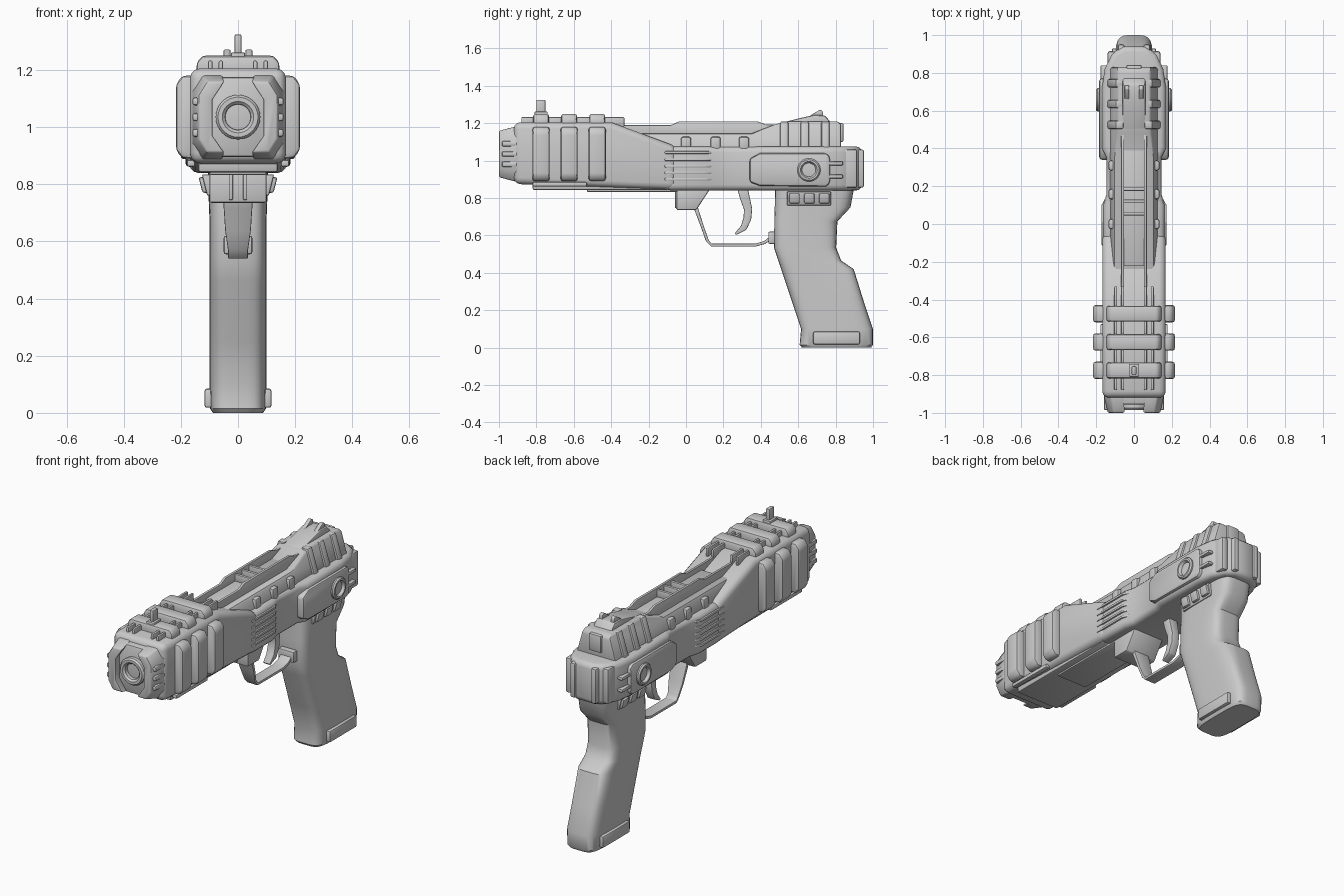
import bpy, bmesh, math
from mathutils import Vector


def loft(name, rings, bev=0.0, mirror=False, segs=2):
    """Skin equal-sized point rings, cap both ends, bevel the hard edges."""
    bm = bmesh.new()
    vs = [[bm.verts.new(p) for p in r] for r in rings]
    n = len(vs[0])
    for a, b in zip(vs, vs[1:]):
        for i in range(n):
            j = (i + 1) % n
            bm.faces.new((a[i], a[j], b[j], b[i]))
    bm.faces.new(vs[0][::-1])
    bm.faces.new(vs[-1])
    bmesh.ops.recalc_face_normals(bm, faces=bm.faces)
    if bev:
        edges = [e for e in bm.edges if e.calc_face_angle(0) > 0.6]
        bmesh.ops.bevel(bm, geom=edges, offset=bev, segments=segs, profile=0.5,
                        affect='EDGES', clamp_overlap=True)
    me = bpy.data.meshes.new(name)
    bm.to_mesh(me)
    bm.free()
    ob = bpy.data.objects.new(name, me)
    bpy.context.collection.objects.link(ob)
    if mirror:
        ob.modifiers.new("mirror", 'MIRROR')
    return ob


def put(axis, u, v, t):
    return {'x': (t, u, v), 'y': (u, t, v), 'z': (u, v, t)}[axis]


def extrude(name, pts, axis, a, b, bev=0.008, mirror=False, fn=None, segs=2):
    """Extrude a 2D profile along an axis; fn may reshape each point."""
    rings = [[put(axis, u, v, t) for u, v in pts] for t in (a, b)]
    if fn:
        rings = [[fn(*p) for p in r] for r in rings]
    return loft(name, rings, bev, mirror, segs)


def box(name, x, y, z, bev=0.006, mirror=False, fn=None):
    pts = [(y[0], z[0]), (y[1], z[0]), (y[1], z[1]), (y[0], z[1])]
    return extrude(name, pts, 'x', x[0], x[1], bev, mirror, fn)


def lathe(name, prof, axis, cu, cv, n=28, mirror=False):
    ang = [2 * math.pi * i / n for i in range(n)]
    return loft(name, [[put(axis, cu + r * math.cos(a), cv + r * math.sin(a), t)
                        for a in ang] for r, t in prof], 0, mirror)


def strap(name, path, bev=0.004):
    """Sweep a rectangle along (y, z, half_width, half_thickness) points."""
    rings = []
    for i, (y, z, w, t) in enumerate(path):
        p, q = path[max(i - 1, 0)], path[min(i + 1, len(path) - 1)]
        d = Vector((q[0] - p[0], q[1] - p[1])).normalized()
        ny, nz = -d.y * t, d.x * t
        rings.append([(-w, y + ny, z + nz), (w, y + ny, z + nz),
                      (w, y - ny, z - nz), (-w, y - ny, z - nz)])
    return loft(name, rings, bev)


def sym(half):
    return half + [(-u, v) for u, v in reversed(half)]


# Barrel shroud with sloping rear top
extrude("barrel_shroud", [(-.92, .875), (-.1, .845), (-.05, .845), (-.05, 1.075), (-.40, 1.205),
        (-.92, 1.205)], 'x', -.168, .168, .035, segs=3)

# Muzzle jaws, core and bore
def pinch(x, y, z):
    return (x * .84, y, 1.035 + (z - 1.035) * .8) if y < -.95 else (x, y, z)

extrude("muzzle_jaw", [(.055, 1.19), (.105, 1.11), (.105, .955), (.055, .88), (.13, .88),
        (.165, .94), (.165, 1.13), (.13, 1.19)], 'y', -1, -.88, .008, True, pinch)
extrude("muzzle_core", sym([(.06, .895), (.115, .955), (.115, 1.115), (.06, 1.175)]),
        'y', -.955, -.85, .01)
lathe("muzzle_bore", [(.078, -.9), (.078, -.975), (.07, -.985), (.055, -.985), (.045, -.975),
      (.042, -.88)], 'y', 0, 1.035, 32)
for z in (.98, 1.035, 1.09):
    box("muzzle_ridge", (.1, .16), (-.985, -.86), (z - .014, z + .014), .009, True)

# Vent bands on sides and top
for y in (-.775, -.625, -.475):
    extrude("side_vent", [(.14, .89), (.195, .89), (.217, .92), (.217, 1.15), (.195, 1.18),
            (.14, 1.18)], 'y', y - .046, y + .046, .014, True)
    extrude("top_band", sym([(.145, 1.17), (.145, 1.225), (.125, 1.25)]),
            'y', y - .042, y + .042, .012)
for x in (.06, .097):
    for y0, y1 in ((-.88, -.8), (-.74, -.66), (-.59, -.51), (-.44, -.33)):
        box("band_clip", (x - .008, x + .008), (y0, y1), (1.18, 1.233), .006, True)

# Front sight
box("front_sight_post", (-.012, .012), (-.80, -.752), (1.24, 1.325), .006)
box("front_sight_base", (-.025, .025), (-.81, -.74), (1.235, 1.262), .006)

# Underside plates
box("under_plate", (-.14, .14), (-.82, -.1), (.842, .9), .01)
box("under_keel", (-.1, .1), (-.53, .0), (.832, .87), .008)
box("lower_rail", (.15, .178), (-.82, -.53), (.862, .885), .006, True)

# Rear frame, rounded in plan
extrude("rear_frame", sym([(.163, -.11), (.163, .1), (.145, .16), (.145, .35), (.17, .4),
        (.17, .72), (.155, .82), (.12, .9), (.06, .94)]), 'z', .84, 1.075, .03, segs=3)
box("rear_band", (.05, .085), (.82, .952), (.855, 1.06), .012, True)
box("rear_side_band", (.1, .14), (.83, .915), (.855, 1.06), .012, True)

# Slide with raised rear hump, narrowing upward
def lean(x, y, z):
    return (x * (1 - (z - 1.06) * 2.2), y, z)

extrude("slide", [(-.3, 1.05), (.83, 1.05), (.83, 1.195), (.81, 1.21), (.55, 1.21), (.48, 1.195),
        (.35, 1.145), (-.3, 1.145)], 'x', -.13, .13, .014, False, lean)
extrude("top_rail", [(-.27, 1.1), (-.35, 1.19), (-.08, 1.19), (-.035, 1.21), (.38, 1.21),
        (.43, 1.192), (.5, 1.192), (.5, 1.1)], 'x', .052, .068, .004, True)
box("rail_bed", (-.055, .055), (-.22, .48), (1.1, 1.16), .005)
for y in (.055, .12, .185):
    box("rail_crossbar", (-.056, .056), (y - .009, y + .009), (1.15, 1.2), .004)

# Raised teeth along the slide sides
for y in (0, .158, .31):
    box("slide_tooth", (.085, .135), (y - .027, y + .027), (1.05, 1.128), .012, True)
for y in (.525, .635, .745):
    box("slide_serration", (.08, .145), (y - .022, y + .022), (1.06, 1.21), .01, True, lean)

# Rear sight
extrude("rear_sight_base", [(.5, 1.2), (.6, 1.225), (.68, 1.243), (.74, 1.243), (.78, 1.2)],
        'x', -.06, .06, .01)
extrude("rear_sight_prong", [(.655, 1.235), (.715, 1.272), (.73, 1.265), (.735, 1.235)],
        'x', .026, .05, .004, True)
box("rear_latch", (-.04, .04), (.79, .842), (1.1, 1.2), .008)

# Cooling fins on the frame sides
for z in (.9, .935, .97, 1.005, 1.043):
    extrude("cooling_fin", [(.15, -.13), (.172, -.11), (.172, .1), (.15, .14)],
            'z', z - .007, z + .007, .004, True)

# Side plate with hub and pins
extrude("side_plate", [(.34, .885), (.395, .865), (.75, .86), (.77, .88), (.77, 1.02),
        (.75, 1.04), (.395, 1.04), (.34, 1.01)], 'x', .13, .184, .014, True)
lathe("side_hub", [(.062, .17), (.062, .192), (.055, .2), (.045, .2), (.038, .19), (.036, .182)],
      'x', .657, .95, 28, True)
for z in (.915, .985):
    box("side_pin", (.14, .178), (.75, .84), (z - .01, z + .01), .007, True)

# Grip: rounded rectangular sections stacked upward
def grip_ring(z, y0, y1, w):
    ring = []
    for i in range(32):
        a = 2 * math.pi * (i + .5) / 32
        c, s = math.cos(a), math.sin(a)
        ring.append((w * math.copysign(abs(s) ** .45, s),
                     (y0 + y1) / 2 + (y1 - y0) / 2 * math.copysign(abs(c) ** .45, c), z))
    return ring

loft("grip", [grip_ring(*r) for r in (
    (0, .62, .99, .088), (.015, .607, 1, .098), (.1, .615, 1, .1), (.25, .565, .95, .1),
    (.42, .508, .897, .1), (.465, .493, .83, .1), (.535, .47, .803, .1), (.675, .472, .81, .1),
    (.75, .474, .88, .103), (.86, .476, .9, .105))])
box("grip_base_plate", (.08, .117), (.68, .93), (.018, .085), .008, True)

# Tilted tab row above the grip
def tilt(x, y, z):
    return (x + (z - .76) * .25, y, z)

box("tab_mount", (.08, .108), (.54, .775), (.76, .835), .006, True, tilt)
for y in (.58, .66, .74):
    box("tab", (.09, .122), (y - .028, y + .028), (.77, .825), .008, True, tilt)

# Trigger block, guard and trigger
extrude("guard_block", [(-.05, .735), (.055, .735), (.13, .85), (-.05, .85)], 'x', -.1, .1, .008)
box("guard_block_rib", (.018, .032), (-.058, .0), (.745, .84), .004, True)
strap("trigger_guard", [(.045, .77, .05, .012), (.062, .72, .05, .01), (.09, .64, .045, .008),
      (.114, .572, .035, .008), (.135, .548, .035, .008), (.37, .548, .035, .008),
      (.42, .562, .035, .008), (.46, .59, .035, .01)])
box("guard_tab", (-.05, .05), (.44, .48), (.555, .62), .008)
strap("trigger", [(.30, .86, .028, .028), (.315, .80, .028, .026), (.332, .74, .025, .022),
      (.328, .69, .025, .021), (.308, .64, .025, .018), (.265, .607, .022, .006)], .005)

# Smooth shading with crisp edges
bpy.ops.object.select_all(action='SELECT')
bpy.context.view_layer.objects.active = bpy.data.objects["grip"]
bpy.ops.object.shade_smooth_by_angle(angle=math.radians(35))
